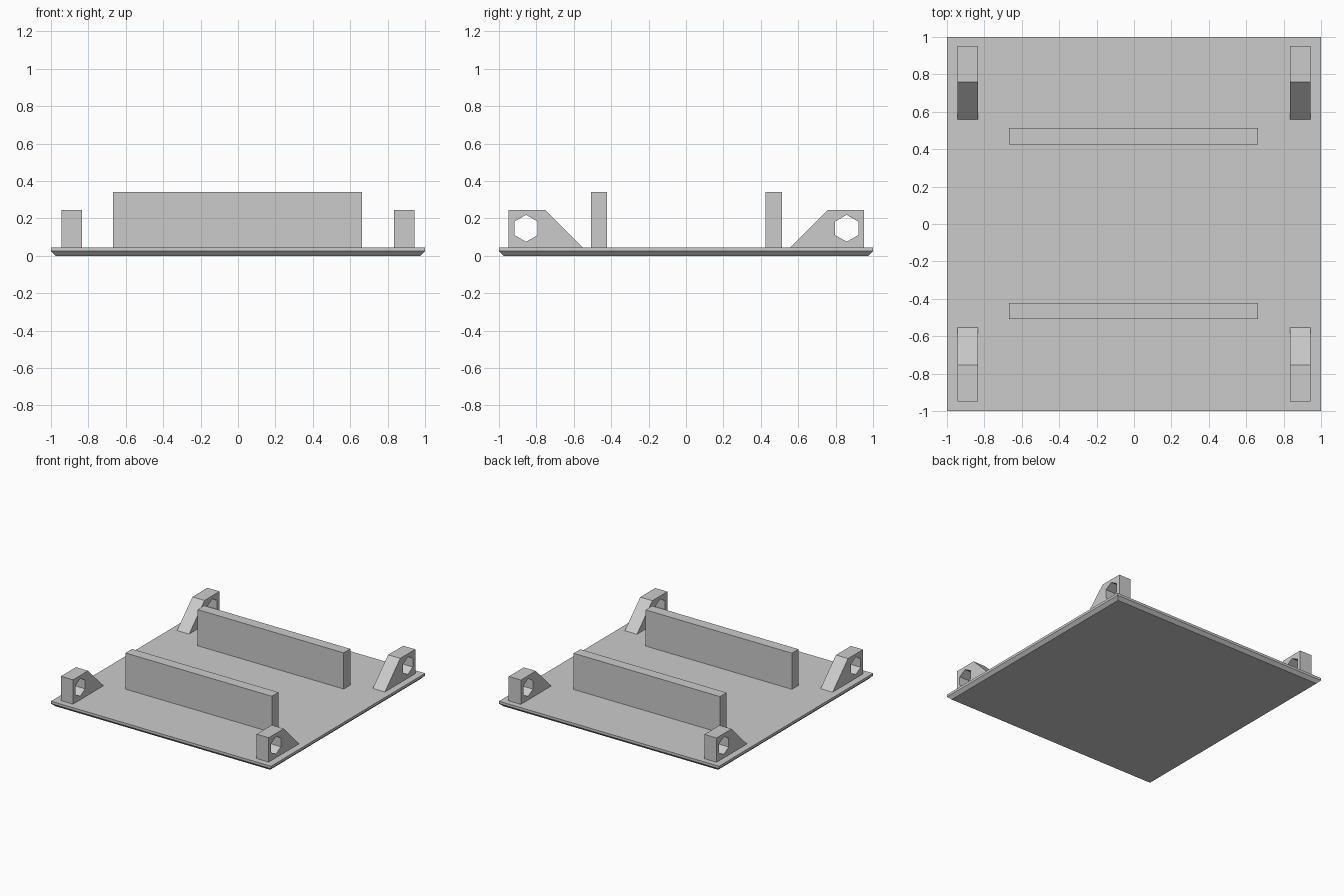
import bpy, bmesh
from math import sin, cos, pi
from mathutils import Vector

cube = bpy.data.objects.get("Cube")
if cube:
    bpy.data.objects.remove(cube, do_unlink=True)

# One plain grey for everything
grey = bpy.data.materials.new("plain_grey")
grey.use_nodes = True
colour = (0.6, 0.6, 0.6, 1)
grey.diffuse_color = colour
grey.node_tree.nodes["Principled BSDF"].inputs["Base Color"].default_value = colour

PLATE_TOP = 0.045
OFFSET = 0.002  # fittings sit very slightly off centre


def finish(name, bm):
    bmesh.ops.recalc_face_normals(bm, faces=bm.faces)
    mesh = bpy.data.meshes.new(name)
    bm.to_mesh(mesh)
    bm.free()
    mesh.materials.append(grey)
    obj = bpy.data.objects.new(name, mesh)
    bpy.context.collection.objects.link(obj)
    return obj


def box(name, low, high):
    bm = bmesh.new()
    bmesh.ops.create_cube(bm, size=1)
    low, high = Vector(low), Vector(high)
    for v in bm.verts:
        v.co = (low + high) / 2 + v.co * (high - low)
    return finish(name, bm)


def base_plate():
    # Square plate with a chamfer around its lower edge
    bm = bmesh.new()
    previous = None
    for half, z in ((0.975, 0), (1, 0.025), (1, PLATE_TOP)):
        ring = [bm.verts.new((x * half, y * half, z))
                for x, y in ((-1, -1), (1, -1), (1, 1), (-1, 1))]
        if previous:
            for i in range(4):
                j = (i + 1) % 4
                bm.faces.new((previous[i], previous[j], ring[j], ring[i]))
        else:
            bm.faces.new(ring)
        previous = ring
    bm.faces.new(previous)
    return finish("base_plate", bm)


def lug(name, x_low, x_high, side):
    # Sloped bracket profile with a hexagonal hole, extruded across x
    outline = [(0.951, PLATE_TOP), (0.951, 0.245), (0.756, 0.245), (0.556, PLATE_TOP)]
    hole = [(0.857 + 0.072 * sin(i * pi / 3), 0.147 + 0.072 * cos(i * pi / 3))
            for i in range(6)]
    bm = bmesh.new()
    edges = []
    for loop in (outline, hole):
        verts = [bm.verts.new((x_low, side * y + OFFSET, z)) for y, z in loop]
        edges += [bm.edges.new((verts[i - 1], verts[i])) for i in range(len(verts))]
    bmesh.ops.triangle_fill(bm, use_beauty=True, edges=edges, normal=(1, 0, 0))
    result = bmesh.ops.extrude_face_region(bm, geom=bm.faces[:], use_keep_orig=True)
    moved = [g for g in result["geom"] if isinstance(g, bmesh.types.BMVert)]
    bmesh.ops.translate(bm, verts=moved, vec=(x_high - x_low, 0, 0))
    return finish(name, bm)


base_plate()
for end, side in (("front", -1), ("back", 1)):
    # Long upright rail
    y = side * 0.467 + OFFSET
    box(end + "_rail", (-0.667, y - 0.043, PLATE_TOP), (0.663, y + 0.043, 0.342))
    # Corner lugs
    for hand, x in (("right", -0.89), ("left", 0.889)):
        lug(f"{end}_{hand}_lug", x - 0.055, x + 0.055, side)
